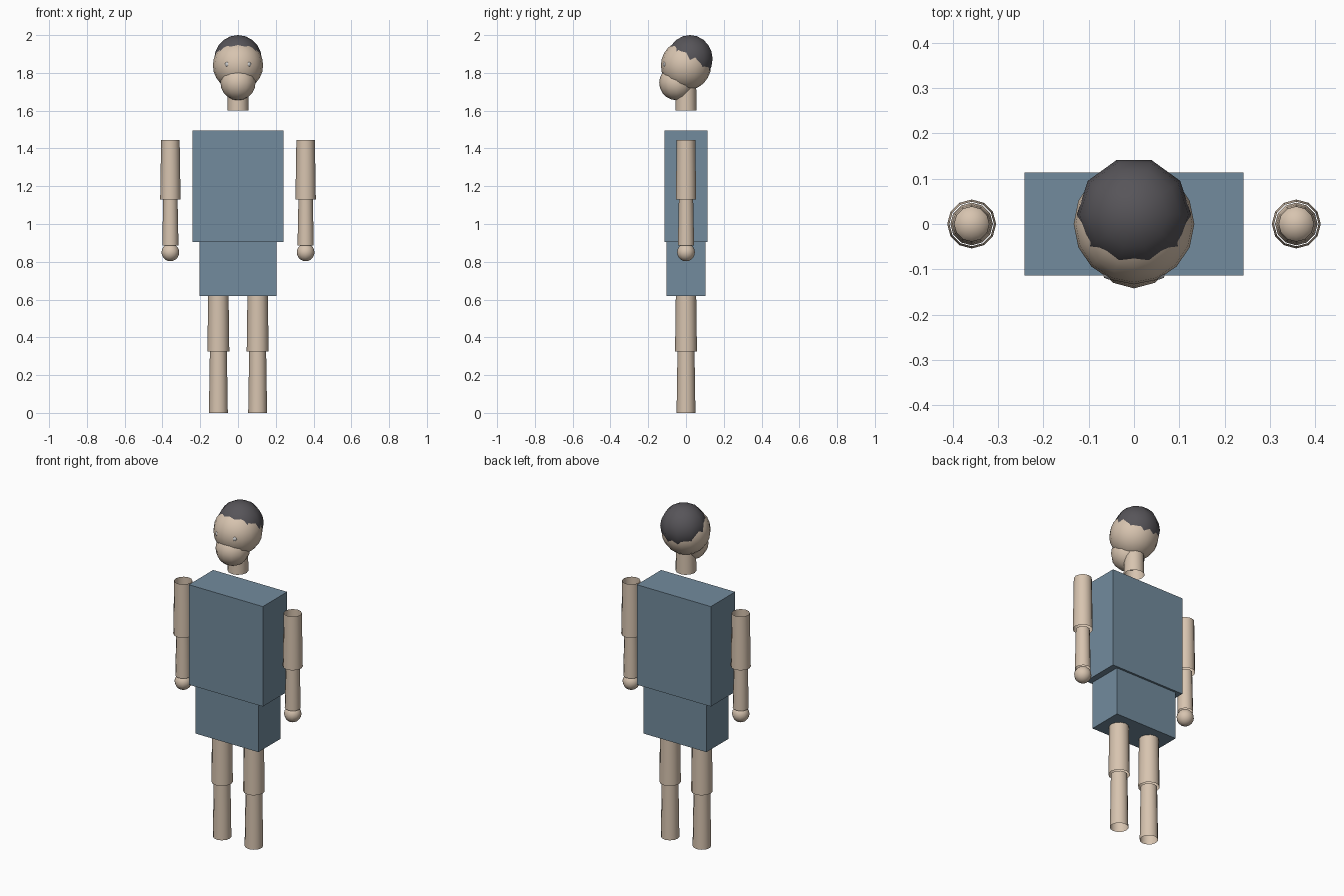
import bpy
from math import radians

cube = bpy.data.objects.get("Cube")
if cube:
    bpy.data.objects.remove(cube, do_unlink=True)


def make_material(name, rgb):
    mat = bpy.data.materials.new(name)
    mat.use_nodes = True
    mat.diffuse_color = (*rgb, 1)
    mat.node_tree.nodes["Principled BSDF"].inputs["Base Color"].default_value = (*rgb, 1)
    return mat


SKIN = make_material("skin tan", (0.68, 0.55, 0.43))
CLOTH = make_material("cloth slate blue", (0.17, 0.26, 0.34))
HAIR = make_material("hair charcoal", (0.095, 0.09, 0.10))
EYE = make_material("eye pale grey", (0.6, 0.6, 0.6))


def finish(name, mat, smooth=True):
    obj = bpy.context.object
    obj.name = name
    obj.data.name = name
    obj.data.materials.append(mat)
    if smooth:
        bpy.ops.object.shade_smooth_by_angle(angle=radians(50))
    return obj


def box(name, width, depth, low, high):
    bpy.ops.mesh.primitive_cube_add(size=1, location=(0, 0, (low + high) / 2))
    bpy.context.object.scale = (width, depth, high - low)
    bpy.ops.object.transform_apply(location=False, rotation=False)
    finish(name, CLOTH, smooth=False)


def tube(name, x, low, high, r_low, r_high):
    """Open-ended, slightly tapered limb section."""
    bpy.ops.mesh.primitive_cone_add(vertices=12, radius1=r_low, radius2=r_high,
                                    depth=high - low, end_fill_type='NOTHING',
                                    location=(x, 0, (low + high) / 2))
    finish(name, SKIN)


def ball(name, mat, radius, location, segments, rings):
    # Turned so that a vertex lies on the x axis
    bpy.ops.mesh.primitive_uv_sphere_add(segments=segments, ring_count=rings,
                                         radius=radius, location=location,
                                         rotation=(0, 0, radians(90 if segments == 10 else 0)))
    finish(name, mat)


# Body
box("torso", 0.484, 0.228, 0.904, 1.495)
box("pelvis", 0.41, 0.204, 0.62, 0.904)
tube("neck", 0, 1.60, 1.73, 0.056, 0.054)

# Head, jaw and hair
ball("head", SKIN, 0.133, (0, 0, 1.84), 16, 12)
ball("jaw", SKIN, 0.093, (0, -0.049, 1.748), 12, 10)
ball("hair", HAIR, 0.126, (0, 0.021, 1.874), 10, 10)

# Limbs and eyes on both sides
for side, s in (("left", 1), ("right", -1)):
    arm, leg = 0.358 * s, 0.104 * s
    tube(side + "_upper_arm", arm, 1.13, 1.445, 0.054, 0.049)
    tube(side + "_forearm", arm, 0.885, 1.13, 0.043, 0.038)
    ball(side + "_hand", SKIN, 0.047, (arm, 0, 0.85), 12, 10)
    tube(side + "_thigh", leg, 0.325, 0.62, 0.058, 0.054)
    tube(side + "_shin", leg, 0, 0.325, 0.05, 0.045)
    ball(side + "_eye", EYE, 0.015, (0.055 * s, -0.108, 1.845), 8, 6)
